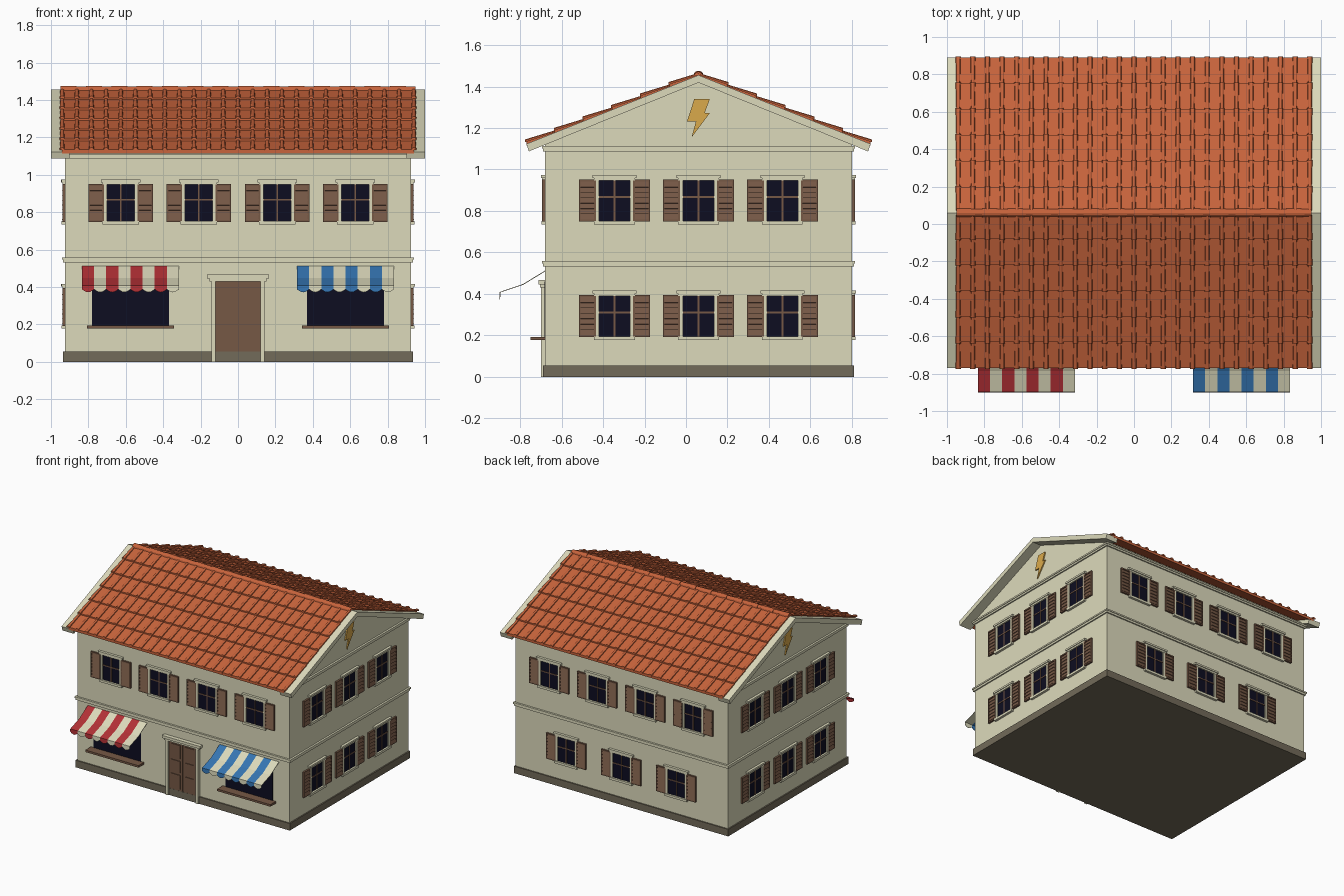
import bpy, bmesh, math
from mathutils import Matrix, Vector

cube = bpy.data.objects.get("Cube")
if cube:
    bpy.data.objects.remove(cube, do_unlink=True)


def material(name, r, g, b):
    m = bpy.data.materials.new(name)
    m.use_nodes = True
    m.diffuse_color = (r, g, b, 1)
    m.node_tree.nodes["Principled BSDF"].inputs["Base Color"].default_value = (r, g, b, 1)
    return m


CREAM = material("cream plaster", 0.72, 0.70, 0.50)
STONE = material("grey brown stone", 0.17, 0.145, 0.10)
TILE = material("terracotta", 0.58, 0.127, 0.045)
WOOD = material("brown wood", 0.18, 0.098, 0.06)
GLASS = material("dark glass", 0.004, 0.004, 0.015)
RED = material("awning red", 0.45, 0.03, 0.036)
BLUE = material("awning blue", 0.036, 0.18, 0.45)
GOLD = material("gold", 0.70, 0.40, 0.07)

MID_Y = 0.06             # ridge line and centre of the walls
HALF_X, HALF_Y = 0.925, 0.74
RIDGE, SLOPE, RUN = 1.455, 0.4, 0.83


def mesh_from(bm, name, *mats):
    bmesh.ops.recalc_face_normals(bm, faces=bm.faces)
    me = bpy.data.meshes.new(name)
    bm.to_mesh(me)
    bm.free()
    for m in mats:
        me.materials.append(m)
    return me


def add(name, me, matrix=Matrix()):
    ob = bpy.data.objects.new(name, me)
    ob.matrix_world = matrix
    bpy.context.collection.objects.link(ob)
    return ob


def box(bm, x, y, z, tilt=0):
    """Box between the (low, high) pairs, tilted about its own x axis."""
    mid = Vector([sum(p) / 2 for p in (x, y, z)])
    size = [abs(p[1] - p[0]) for p in (x, y, z)]
    mat = Matrix.Translation(mid) @ Matrix.Rotation(tilt, 4, "X") @ Matrix.Diagonal((*size, 1))
    bmesh.ops.create_cube(bm, size=1, matrix=mat)


def boxes(name, mat, *specs):
    bm = bmesh.new()
    for s in specs:
        box(bm, *s)
    return mesh_from(bm, name, mat)


def loft(bm, a, b):
    """Closed prism between two outlines with equal point counts."""
    va, vb = [bm.verts.new(p) for p in a], [bm.verts.new(p) for p in b]
    bm.faces.new(va)
    bm.faces.new(vb)
    for i in range(len(va)):
        j = (i + 1) % len(va)
        bm.faces.new((va[i], va[j], vb[j], vb[i]))


def around(grow, z0, z1):
    return ((-HALF_X - grow, HALF_X + grow),
            (MID_Y - HALF_Y - grow, MID_Y + HALF_Y + grow), (z0, z1))


def on_wall(side, u, z):
    """Frame on a wall: x runs right, z up and -y outwards. Sides: front, +x, back, -x."""
    dist = HALF_X if side % 2 else HALF_Y
    return (Matrix.Translation((0, MID_Y, 0)) @ Matrix.Rotation(side * math.pi / 2, 4, "Z")
            @ Matrix.Translation((u, -dist, z)))


# Walls with gables
bm = bmesh.new()
top = RIDGE - 0.03
outline = [(-HALF_Y, 0.01), (HALF_Y, 0.01), (HALF_Y, top - SLOPE * HALF_Y),
           (0, top), (-HALF_Y, top - SLOPE * HALF_Y)]
loft(bm, *[[(x, MID_Y + y, z) for y, z in outline] for x in (-HALF_X, HALF_X)])
add("walls", mesh_from(bm, "walls", CREAM))

# Plinth and ledges
add("plinth", boxes("plinth", STONE, around(0.01, 0, 0.055)))
add("middle_ledge", boxes("middle_ledge", CREAM, around(0.01, 0.532, 0.547), around(0.015, 0.547, 0.558)))
add("top_ledge", boxes("top_ledge", CREAM, around(0.01, 1.087, 1.1), around(0.015, 1.1, 1.112)))

# Gable boards under the roof ends
for name, x0, x1 in (("left_gable_board", 0.9, 1.0), ("right_gable_board", -1.0, -0.9)):
    bm = bmesh.new()
    low = RIDGE - SLOPE * RUN
    prof = [(0, RIDGE), (RUN, low), (RUN - 0.012, low - 0.036), (0, RIDGE - 0.036),
            (0.012 - RUN, low - 0.036), (-RUN, low)]
    loft(bm, *[[(x, MID_Y + y, z) for y, z in prof] for x in (x0, x1)])
    add(name, mesh_from(bm, name, CREAM))

# Roof tiles: stepped pans with narrow rolls over the joints
ROWS, COLS, TILE_X = 6, 24, 0.94
pitch = 2 * TILE_X / COLS
for name, sgn in (("front_roof_tiles", -1), ("back_roof_tiles", 1)):
    bm = bmesh.new()

    def roof_point(x, d, n):
        return (x, MID_Y + sgn * d, RIDGE - SLOPE * d + n)

    for r in range(ROWS):
        d0, d1 = RUN * r / ROWS, RUN * (r + 1) / ROWS
        pan = [(d0, 0.002), (d1, 0.012), (d1, -0.008), (d0, -0.012)]
        loft(bm, *[[roof_point(x, d, n) for d, n in pan] for x in (-TILE_X, TILE_X)])
        for c in range(COLS + 1):
            x = -TILE_X + c * pitch
            ends = []
            for d, rad, lift in ((d0, 0.010, 0.001), (d1 + 0.006, 0.014, 0.011)):
                arc = [math.pi * k / 5 for k in range(6)]
                ends.append([roof_point(x + rad * math.cos(a), d, lift + rad * math.sin(a)) for a in arc])
            loft(bm, *ends)
    add(name, mesh_from(bm, name, TILE))

# Ridge tiles
bm = bmesh.new()
for i in range(14):
    step = 2 * (TILE_X + 0.008) / 14
    x = -TILE_X - 0.008 + i * step
    arc = [math.pi * k / 6 for k in range(7)]
    loft(bm, *[[(px, MID_Y + rad * math.cos(a), RIDGE - 0.003 + rad * math.sin(a)) for a in arc]
               for px, rad in ((x, 0.024), (x + step, 0.020))])
add("ridge_tiles", mesh_from(bm, "ridge_tiles", TILE))

# Window parts, shared by every window
frame = boxes("window_frame", CREAM,
              ((-0.09, -0.074), (-0.012, 0), (-0.1, 0.1)), ((0.074, 0.09), (-0.012, 0), (-0.1, 0.1)),
              ((-0.098, 0.098), (-0.014, 0), (0.095, 0.11)), ((-0.106, 0.106), (-0.02, 0), (0.108, 0.122)),
              ((-0.098, 0.098), (-0.018, 0), (-0.118, -0.1)))
glass = boxes("window_glass", GLASS, ((-0.075, 0.075), (-0.003, 0), (-0.1, 0.096)))
bars = boxes("window_bars", WOOD, ((-0.004, 0.004), (-0.007, 0), (-0.1, 0.096)),
             ((-0.075, 0.075), (-0.007, 0), (0.011, 0.019)))
slats = [((-0.033, 0.033), (-0.011, -0.007), (z - 0.016, z + 0.016), -0.3)
         for z in [-0.078 + 0.026 * i for i in range(7)]]
shutter = boxes("shutter", WOOD, ((-0.041, 0.041), (-0.005, 0), (-0.103, 0.099)),
                ((-0.041, -0.032), (-0.014, 0), (-0.103, 0.099)), ((0.032, 0.041), (-0.014, 0), (-0.103, 0.099)),
                ((-0.041, 0.041), (-0.014, 0), (-0.103, -0.093)), ((-0.041, 0.041), (-0.014, 0), (0.089, 0.099)),
                *slats)

UPPER, LOWER = 0.852, 0.295
four, three, side_three = (-0.627, -0.209, 0.209, 0.627), (-0.48, 0, 0.48), (-0.405, 0, 0.405)
layout = [("front_upper", 0, UPPER, four), ("back_upper", 2, UPPER, four), ("back_lower", 2, LOWER, three)]
for label, side in (("left", 1), ("right", 3)):
    layout += [(label + "_upper", side, UPPER, side_three), (label + "_lower", side, LOWER, side_three)]
for label, side, z, spots in layout:
    for i, u in enumerate(spots, 1):
        m = on_wall(side, u, z)
        for part, me in (("frame", frame), ("glass", glass), ("bars", bars)):
            add(f"{label}_window_{part}_{i}", me, m)
        for s in (-1, 1):
            add(f"{label}_shutter_{i}", shutter, m @ Matrix.Translation((s * 0.131, 0, 0)))

# Door with raised panels
door = on_wall(0, 0, 0)
jambs = [((min(s * 0.12, s * 0.143), max(s * 0.12, s * 0.143)), (-0.02, 0), (0, 0.435)) for s in (-1, 1)]
add("door_frame", boxes("door_frame", CREAM, *jambs, ((-0.152, 0.152), (-0.024, 0), (0.43, 0.445)),
                        ((-0.166, 0.166), (-0.032, 0), (0.445, 0.466))), door)
panels = [((s * 0.06 - 0.04, s * 0.06 + 0.04), (-0.014, 0), zz)
          for s in (-1, 1) for zz in ((0.07, 0.18), (0.2, 0.29), (0.31, 0.415))]
leaves = [((s * 0.06 - 0.059, s * 0.06 + 0.059), (-0.009, 0), (0.055, 0.432)) for s in (-1, 1)]
add("door", boxes("door", WOOD, *leaves, *panels), door)

# Shop windows with ledges and striped awnings
shop_glass = boxes("shop_glass", GLASS, ((-0.206, 0.206), (-0.003, 0), (0.19, 0.46)))
shop_ledge = boxes("shop_ledge", WOOD, ((-0.232, 0.232), (-0.07, 0), (0.177, 0.193)))


def awning(name, colour):
    bm = bmesh.new()
    stripes, sub, half = 8, 6, 0.259
    rows = []
    for i in range(stripes * sub + 1):
        x = -half + 2 * half * i / (stripes * sub)
        hem = 0.388 - 0.016 * math.sin(math.pi * (i % sub) / sub)
        prof = [(0, 0.51), (-0.105, 0.446), (-0.217, 0.408), (-0.218, hem)]
        rows.append([bm.verts.new((x, y, z)) for y, z in prof])
    for i, (a, b) in enumerate(zip(rows, rows[1:])):
        for k in range(3):
            bm.faces.new((a[k], b[k], b[k + 1], a[k + 1])).material_index = (i // sub) % 2
    ob = add(name, mesh_from(bm, name, colour, CREAM))
    solid = ob.modifiers.new("thickness", "SOLIDIFY")
    solid.thickness = 0.004
    solid.offset = 0
    return ob


for label, u, colour in (("right", -0.575, RED), ("left", 0.575, BLUE)):
    m = on_wall(0, u, 0)
    add(label + "_shop_glass", shop_glass, m)
    add(label + "_shop_ledge", shop_ledge, m)
    awning(label + "_awning", colour).matrix_world = m

# Lightning bolts on the gables
bolt = [(-0.02, 1.34), (0.055, 1.34), (0.03, 1.272), (0.055, 1.272),
        (-0.033, 1.155), (-0.012, 1.232), (-0.055, 1.232)]
bm = bmesh.new()
loft(bm, *[[(x, y, z) for x, z in bolt] for y in (0, -0.009)])
bolt_mesh = mesh_from(bm, "gable_bolt", GOLD)
add("left_gable_bolt", bolt_mesh, on_wall(1, 0, 0))
add("right_gable_bolt", bolt_mesh, on_wall(3, 0, 0))
